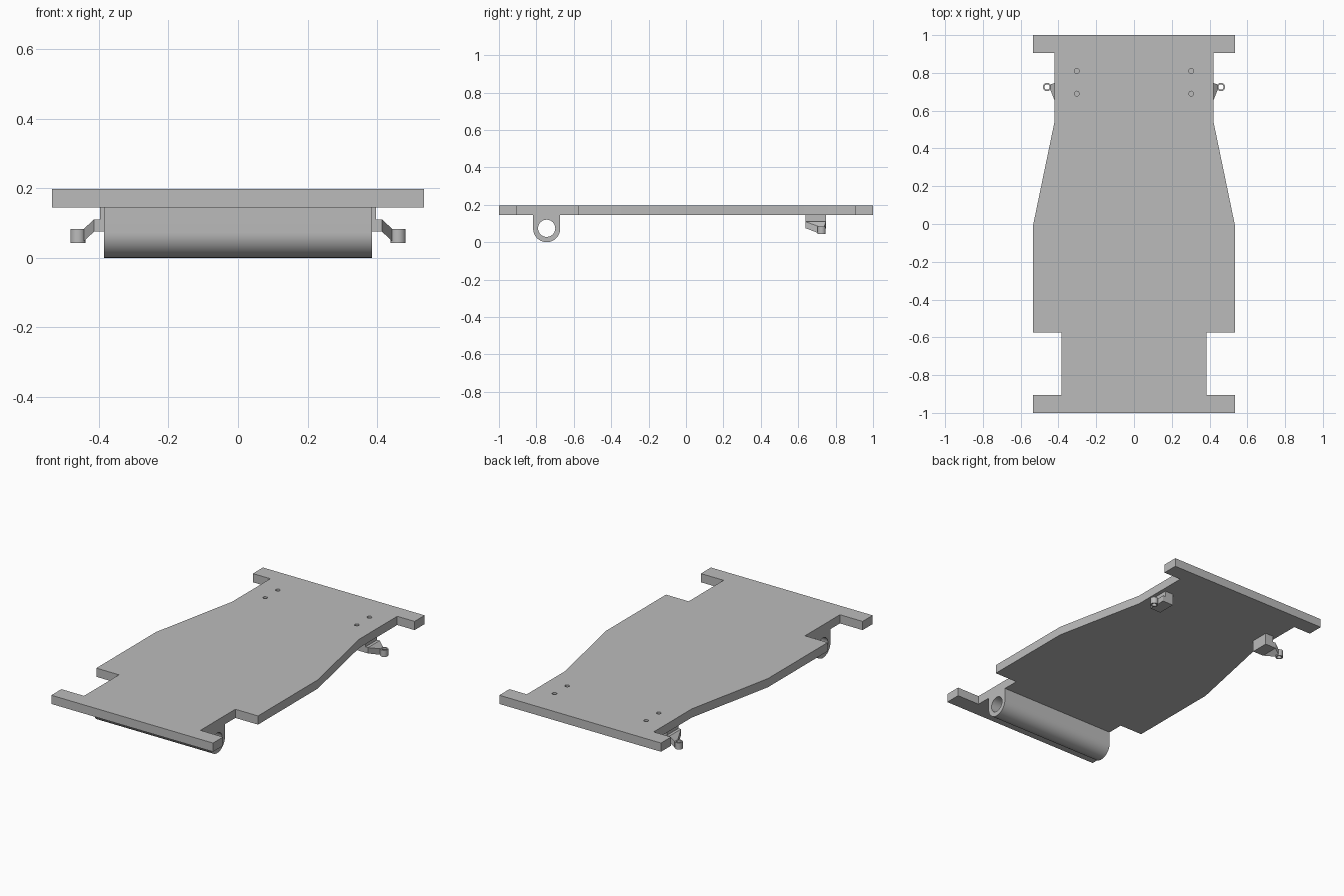
import bpy, bmesh, math
from mathutils import Vector

if "Cube" in bpy.data.objects:
    bpy.data.objects.remove(bpy.data.objects["Cube"])

grey = bpy.data.materials.new("plain_grey")
grey.diffuse_color = (0.5, 0.5, 0.5, 1)
grey.use_nodes = True
grey.node_tree.nodes["Principled BSDF"].inputs["Base Color"].default_value = grey.diffuse_color


def finish(name, bm, smooth=False):
    bmesh.ops.recalc_face_normals(bm, faces=bm.faces)
    me = bpy.data.meshes.new(name)
    bm.to_mesh(me)
    bm.free()
    me.materials.append(grey)
    ob = bpy.data.objects.new(name, me)
    bpy.context.collection.objects.link(ob)
    if smooth:
        smooth_shade(ob)
    return ob


def smooth_shade(ob):
    bpy.ops.object.select_all(action='DESELECT')
    ob.select_set(True)
    bpy.context.view_layer.objects.active = ob
    bpy.ops.object.shade_smooth_by_angle(angle=math.radians(30))


def prism(name, pts, direction):
    """Extrude a closed 3D outline along a direction."""
    bm = bmesh.new()
    face = bm.faces.new([bm.verts.new(p) for p in pts])
    ext = bmesh.ops.extrude_face_region(bm, geom=[face])
    moved = [v for v in ext["geom"] if isinstance(v, bmesh.types.BMVert)]
    bmesh.ops.translate(bm, verts=moved, vec=direction)
    return finish(name, bm)


def circle(cx, cy, r, n, start=0.0, sweep=2 * math.pi, closed=True):
    steps = n if closed else n - 1
    return [(cx + r * math.cos(start + sweep * i / steps),
             cy + r * math.sin(start + sweep * i / steps)) for i in range(n)]


def cut(ob, cutter):
    mod = ob.modifiers.new("cut", 'BOOLEAN')
    mod.operation = 'DIFFERENCE'
    mod.solver = 'EXACT'
    mod.object = cutter
    bpy.context.view_layer.objects.active = ob
    bpy.ops.object.modifier_apply(modifier=mod.name)
    bpy.data.objects.remove(cutter)


def hull(name, pts):
    bm = bmesh.new()
    for p in pts:
        bm.verts.new(p)
    bmesh.ops.convex_hull(bm, input=bm.verts)
    bmesh.ops.dissolve_limit(bm, angle_limit=0.01, verts=bm.verts, edges=bm.edges)
    return finish(name, bm)


def box(name, x, y, z):
    return hull(name, [(a, b, c) for a in x for b in y for c in z])


# Base plate: mirrored half outline
Z0, Z1 = 0.145, 0.197
half = [(0.535, -1), (0.535, -0.905), (0.385, -0.905), (0.385, -0.575),
        (0.535, -0.575), (0.535, -0.01), (0.42, 0.545), (0.42, 0.905),
        (0.535, 0.905), (0.535, 1)]
outline = half + [(-x, y) for x, y in reversed(half)]
plate = prism("base_plate", [(x, y, Z0) for x, y in outline], (0, 0, Z1 - Z0))

# Blind screw holes in the top of the plate
for sx in (-1, 1):
    for y in (0.69, 0.81):
        pts = [(a, b, Z1 - 0.035) for a, b in circle(sx * 0.303, y, 0.013, 24)]
        cut(plate, prism("hole_cutter", pts, (0, 0, 0.1)))
smooth_shade(plate)

# Hinge sleeve: U-shaped profile with a bore along x
CY, CZ, R, W = -0.745, 0.072, 0.072, 0.385
u = [(CY - R, Z0)] + circle(CY, CZ, R, 33, math.pi, math.pi, False) + [(CY + R, Z0)]
sleeve = prism("hinge_sleeve", [(-W, y, z) for y, z in u], (2 * W, 0, 0))
bore = [(-W - 0.1, y, z) for y, z in circle(CY, 0.074, 0.046, 48)]
cut(sleeve, prism("bore_cutter", bore, (2 * W + 0.2, 0, 0)))
smooth_shade(sleeve)

# Side brackets: block, flange, sloping arm and eyelet
for s, side in ((-1, "left"), (1, "right")):
    box(side + "_bracket_block", (s * 0.342, s * 0.397), (0.638, 0.748), (0.075, Z0))
    box(side + "_bracket_flange", (s * 0.397, s * 0.414), (0.638, 0.748), (0.075, 0.11))
    hull(side + "_bracket_arm",
         [(s * 0.414, y, z) for y in (0.638, 0.748) for z in (0.075, 0.11)] +
         [(s * 0.443, y, z) for y in (0.711, 0.739) for z in (0.047, 0.083)])
    # Eyelet ring with a vertical hole
    bm = bmesh.new()
    n = 32
    loops = []
    for r, z in ((0.022, 0.043), (0.022, 0.083), (0.014, 0.083), (0.014, 0.043)):
        loops.append([bm.verts.new((x, y, z)) for x, y in circle(s * 0.46, 0.725, r, n)])
    for k in range(4):
        a, b = loops[k], loops[(k + 1) % 4]
        for i in range(n):
            j = (i + 1) % n
            bm.faces.new((a[i], a[j], b[j], b[i]))
    finish(side + "_eyelet", bm, smooth=True)
